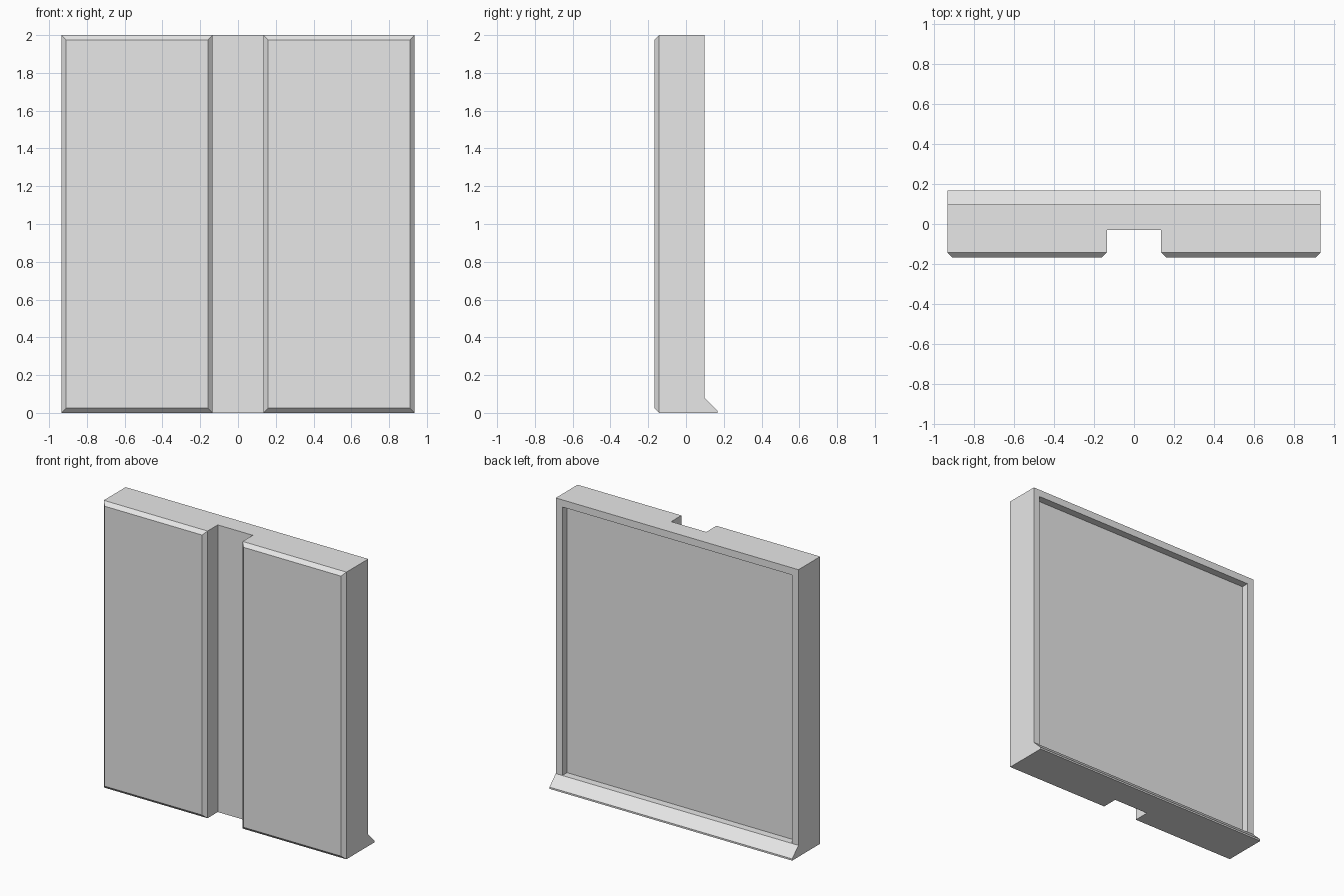
import bpy
import bmesh

cube = bpy.data.objects.get("Cube")
if cube:
    bpy.data.objects.remove(cube, do_unlink=True)

W, H = 0.935, 2.0                       # half width, height
FRONT, GROOVE, BACK, LIP = -0.167, -0.03, 0.098, 0.167
GAP, BEVEL = 0.135, 0.025               # half groove width, front chamfer

grey = bpy.data.materials.new("plain_grey")
grey.use_nodes = True
grey.diffuse_color = (0.8, 0.8, 0.8, 1)
grey.node_tree.nodes["Principled BSDF"].inputs["Base Color"].default_value = (0.8, 0.8, 0.8, 1)


def finish(bm, name):
    bmesh.ops.recalc_face_normals(bm, faces=bm.faces[:])
    mesh = bpy.data.meshes.new(name)
    bm.to_mesh(mesh)
    bm.free()
    mesh.materials.append(grey)
    obj = bpy.data.objects.new(name, mesh)
    bpy.context.collection.objects.link(obj)
    return obj


def extrude_face(bm, points, offset):
    face = bm.faces.new([bm.verts.new(p) for p in points])
    new = bmesh.ops.extrude_face_region(bm, geom=[face])["geom"]
    verts = [v for v in new if isinstance(v, bmesh.types.BMVert)]
    bmesh.ops.translate(bm, verts=verts, vec=offset)


# Slab: grooved plan extruded upward, one closed shell
half = [(W, BACK), (W, FRONT), (GAP, FRONT), (GAP, GROOVE)]
plan = half + [(-x, y) for x, y in reversed(half)]
bm = bmesh.new()
extrude_face(bm, [(x, y, 0) for x, y in plan], (0, 0, H))
bm.normal_update()

# Chamfer around both raised front panels
edges = [e for e in bm.edges if all(abs(v.co.y - FRONT) < 1e-4 for v in e.verts)]
bmesh.ops.bevel(bm, geom=edges, offset=BEVEL, segments=1, affect='EDGES')
slab = finish(bm, "grooved_slab")

# Shallow recess in the back, leaving a thin frame
RIM, SILL, DEPTH = 0.05, 0.08, 0.052
bm = bmesh.new()
x = W - RIM
extrude_face(bm, [(-x, BACK - DEPTH, SILL), (x, BACK - DEPTH, SILL),
                  (x, BACK - DEPTH, H - RIM), (-x, BACK - DEPTH, H - RIM)],
             (0, DEPTH + 0.1, 0))
cutter = finish(bm, "recess_cutter")
cutter.hide_render = True
cutter.hide_set(True)
cut = slab.modifiers.new("back_recess", 'BOOLEAN')
cut.operation = 'DIFFERENCE'
cut.solver = 'EXACT'
cut.object = cutter

# Apply the cut and drop the helper
bpy.context.view_layer.objects.active = slab
slab.select_set(True)
bpy.ops.object.modifier_apply(modifier=cut.name)
bpy.data.objects.remove(cutter, do_unlink=True)

# Sloped lip along the bottom of the back
bm = bmesh.new()
profile = [(BACK, 0), (LIP, 0), (LIP, 0.012), (BACK, SILL)]
extrude_face(bm, [(-W, y, z) for y, z in profile], (2 * W, 0, 0))
finish(bm, "bottom_lip")
